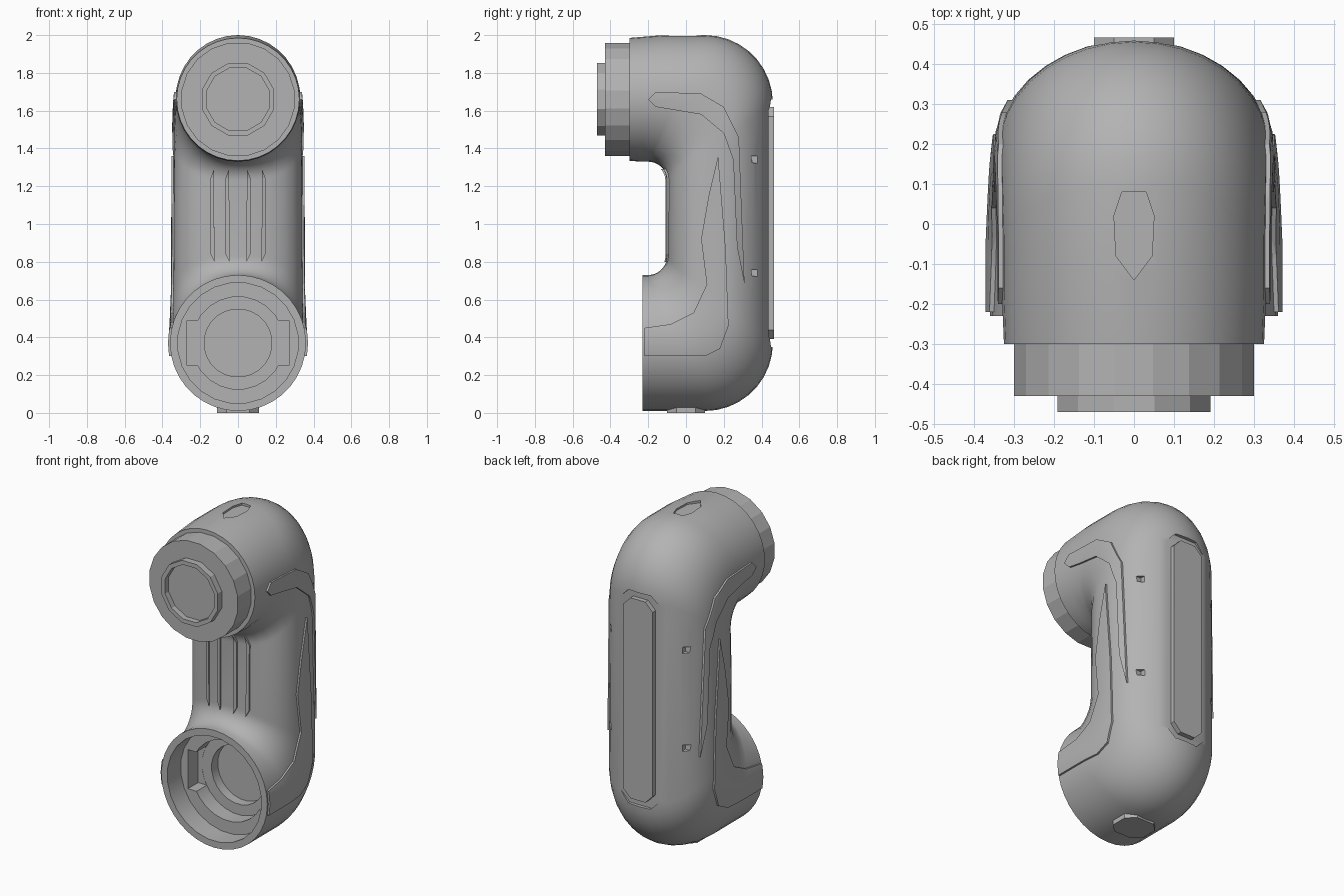
import bpy, bmesh
from math import sin, cos, pi, radians
from mathutils import Vector, Matrix

if "Cube" in bpy.data.objects:
    bpy.data.objects.remove(bpy.data.objects["Cube"])

grey = bpy.data.materials.new("mid grey")
grey.use_nodes = True
COL = (0.45, 0.45, 0.45, 1)
grey.diffuse_color = COL
grey.node_tree.nodes["Principled BSDF"].inputs["Base Color"].default_value = COL


def finish(bm, name):
    bmesh.ops.recalc_face_normals(bm, faces=bm.faces)
    me = bpy.data.meshes.new(name)
    bm.to_mesh(me)
    bm.free()
    me.materials.append(grey)
    ob = bpy.data.objects.new(name, me)
    bpy.context.collection.objects.link(ob)
    return ob


def activate(ob):
    bpy.ops.object.select_all(action='DESELECT')
    ob.select_set(True)
    bpy.context.view_layer.objects.active = ob


def boolean(ob, other, op='DIFFERENCE', keep=False):
    activate(ob)
    m = ob.modifiers.new("cut", 'BOOLEAN')
    m.operation, m.object, m.solver = op, other, 'EXACT'
    bpy.ops.object.modifier_apply(modifier=m.name)
    if not keep:
        bpy.data.objects.remove(other)


def smooth(ob, angle=32):
    activate(ob)
    bpy.ops.object.shade_smooth_by_angle(angle=radians(angle))


def prism(name, pts, axis, lo, hi):
    """Extrude a 2D outline along one axis; the outline uses the other two axes in order."""
    bm = bmesh.new()
    rings = []
    for d in (lo, hi):
        ring = []
        for p in pts:
            co = list(p)
            co.insert("xyz".index(axis), d)
            ring.append(bm.verts.new(co))
        rings.append(ring)
        bm.faces.new(ring)
    n = len(pts)
    for i in range(n):
        j = (i + 1) % n
        bm.faces.new((rings[0][i], rings[0][j], rings[1][j], rings[1][i]))
    return finish(bm, name)


def disc(r, z, n=24):
    return [(r * cos(2 * pi * (i + .5) / n), z + r * sin(2 * pi * (i + .5) / n)) for i in range(n)]


def stadium(w, lo, hi, c):
    return [(-w, lo + c), (-w + c, lo), (w - c, lo), (w, lo + c),
            (w, hi - c), (w - c, hi), (-w + c, hi), (-w, hi - c)]


def c_tube(name, grow=0.0):
    """Loft rounded sections between the outer and inner edges of the bent body."""
    N, STEPS = 36, 9
    secs = [((-.30, 1.985), (-.30, 1.335), .325, 0), ((-.12, 2.0), (-.24, 1.33), .33, 0)]
    for i in range(STEPS + 1):
        t = i / STEPS
        a = pi / 2 * (1 - t)
        secs.append(((.10 + .36 * cos(a), 1.64 + .36 * sin(a)),
                     (-.20 + .10 * cos(a), 1.23 + .10 * sin(a)), .33 + .01 * t, t))
    for i in range(STEPS + 1):
        t = i / STEPS
        a = -pi / 2 * t
        secs.append(((.10 + .36 * cos(a), .37 + .36 * sin(a)),
                     (-.20 + .10 * cos(a), .83 + .10 * sin(a)), .345 + .015 * t, 1 - t))
    secs.append(((-.23, .01), (-.23, .73), .36, 0))
    bm = bmesh.new()
    rings = []
    for o, i, w, box in secs:
        o, i = Vector((0, *o)), Vector((0, *i))
        mid, half = (o + i) / 2, (o - i) / 2
        half += half.normalized() * grow
        ring = []
        for k in range(N):
            c, s = cos(2 * pi * k / N), sin(2 * pi * k / N)
            e = 2 + box if c < 0 else 2      # boxier towards the inside of the bend
            f = (abs(c) ** e + abs(s) ** e) ** (-1 / e)
            ring.append(bm.verts.new(mid + half * c * f + Vector(((w + grow) * s * f, 0, 0))))
        rings.append(ring)
    for a, b in zip(rings, rings[1:]):
        for k in range(N):
            j = (k + 1) % N
            bm.faces.new((a[k], a[j], b[j], b[k]))
    bm.faces.new(rings[0])
    bm.faces.new(rings[-1])
    return finish(bm, name)


# Main body with the stepped socket in the lower arm
body = c_tube("body")
SOCKET_Z = .37
for r, depth in ((.32, -.10), (.245, .0), (.18, .06)):
    boolean(body, prism("cutter", disc(r, SOCKET_Z), 'y', -.4, depth))
slot = [(-.27, .25), (.27, .25), (.27, .49), (-.27, .49)]
boolean(body, prism("cutter", slot, 'y', -.4, -.001))

# Recesses: back panel, top mark, bottom mark, side chips
boolean(body, prism("cutter", stadium(.135, .35, 1.66, .06), 'y', .437, .7))
mark = [(0, -.14), (.045, -.08), (.05, .02), (.03, .08), (-.03, .08), (-.05, .02), (-.045, -.08)]
boolean(body, prism("cutter", mark, 'z', 1.985, 2.2))
for side in (-1, 1):
    for z in (.74, 1.34):
        chip = [(.35, z - .015), (.385, z - .02), (.385, z + .02), (.345, z + .02)]
        boolean(body, prism("cutter", chip, 'x', side * .24, side * .5))
smooth(body)

# Raised plates
back_panel = prism("back_panel", stadium(.10, .39, 1.62, .05), 'y', .40, .466)
bottom_plate = prism("bottom_plate", stadium(.11, -.10, .10, .05), 'z', 0, .05)

# Side trim and front ribs follow the body, standing slightly proud of it
shell = c_tube("shell_helper", .011)
lower_hook = [(-.22, .30), (.10, .30), (.18, .34), (.225, .46), (.21, .87), (.17, 1.36),
              (.12, 1.15), (.08, .92), (.11, .68), (.04, .53), (-.08, .47), (-.22, .45)]
upper_hook = [(-.20, 1.66), (-.16, 1.70), (.08, 1.69), (.20, 1.62), (.28, 1.46), (.31, .68),
              (.27, .88), (.25, 1.34), (.20, 1.48), (.08, 1.58), (-.16, 1.62)]
for side, tag in ((1, "left"), (-1, "right")):
    for label, pts, lo in (("lower", lower_hook, .323), ("upper", upper_hook, .20)):
        trim = prism(tag + "_" + label + "_trim", pts, 'x', side * lo, side * .5)
        boolean(trim, shell, 'INTERSECT', keep=True)
        smooth(trim)
    for label, x in (("inner", .055), ("outer", .135)):
        strip = [(side * (x - .01), .80), (side * (x + .01), .84),
                 (side * (x + .012), 1.24), (side * (x - .008), 1.29)]
        rib = prism(tag + "_" + label + "_rib", strip, 'y', -.2, .0)
        boolean(rib, shell, 'INTERSECT', keep=True)
bpy.data.objects.remove(shell)

# Upper arm collar and hollow tip
PLUG_Z = 1.66
collar = prism("collar", disc(.303, PLUG_Z, 20), 'y', -.43, -.25)
smooth(collar, 15)
tip = prism("tip_ring", disc(.198, PLUG_Z, 12), 'y', -.47, -.40)
boolean(tip, prism("cutter", disc(.172, PLUG_Z, 12), 'y', -.6, -.435))
